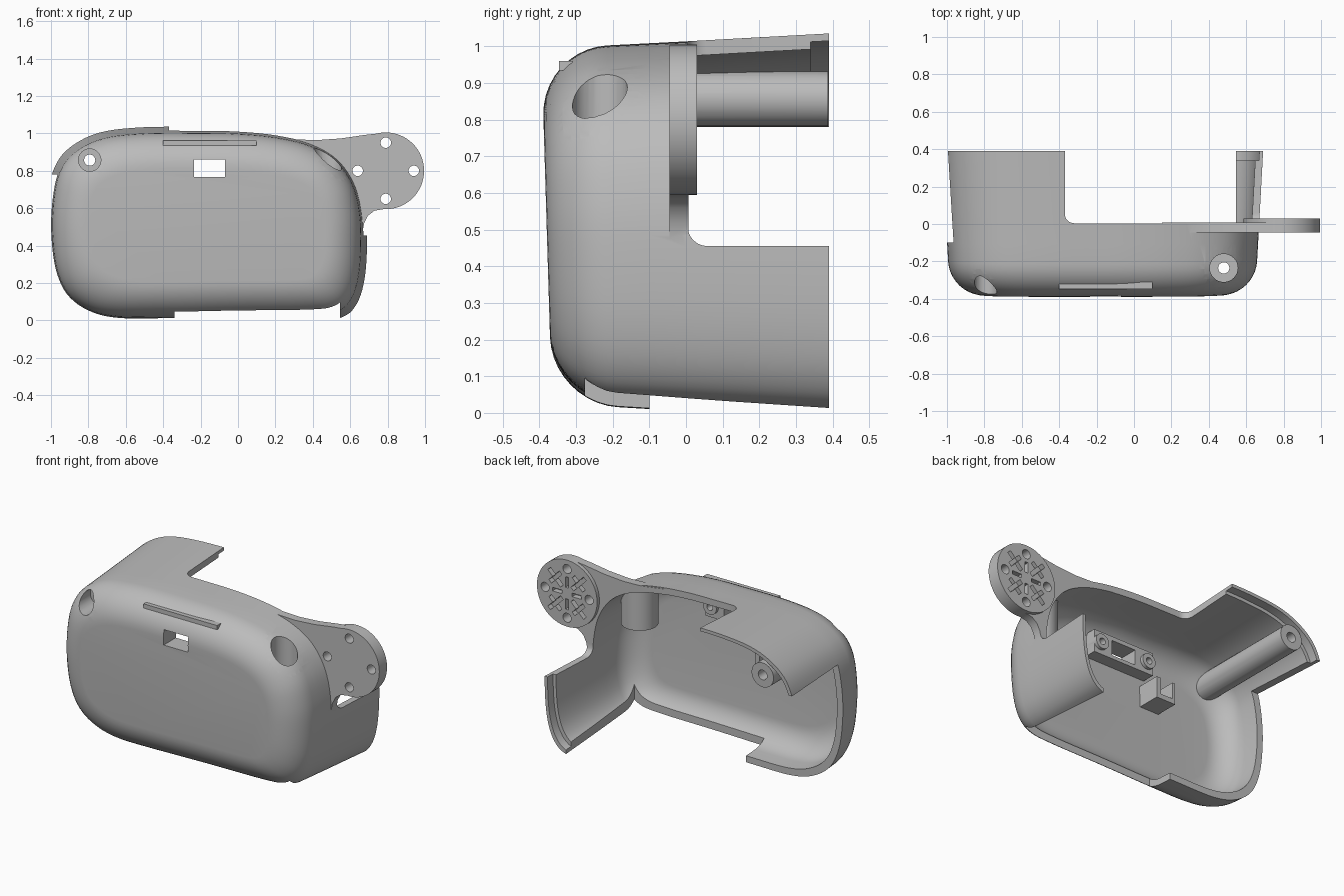
import bpy, bmesh
from math import sin, cos, pi, radians
from mathutils import Vector

if "Cube" in bpy.data.objects:
    bpy.data.objects.remove(bpy.data.objects["Cube"])

grey = bpy.data.materials.new("plain_grey")
grey.use_nodes = True
grey.diffuse_color = (0.5, 0.5, 0.5, 1)
grey.node_tree.nodes["Principled BSDF"].inputs["Base Color"].default_value = (0.5, 0.5, 0.5, 1)


def make(name, rings):
    """Loft equal rings of points into a closed solid."""
    bm = bmesh.new()
    loops = [[bm.verts.new(p) for p in ring] for ring in rings]
    n = len(loops[0])
    for a, b in zip(loops, loops[1:]):
        for i in range(n):
            j = (i + 1) % n
            bm.faces.new((a[i], a[j], b[j], b[i]))
    bm.faces.new(loops[0])
    bm.faces.new(loops[-1])
    bmesh.ops.recalc_face_normals(bm, faces=bm.faces)
    mesh = bpy.data.meshes.new(name)
    bm.to_mesh(mesh)
    bm.free()
    mesh.materials.append(grey)
    obj = bpy.data.objects.new(name, mesh)
    bpy.context.collection.objects.link(obj)
    return obj


def prism(name, axis, pts, lo, hi):
    """Extrude a 2D polygon along an axis."""
    place = {"x": lambda a, b, t: (t, a, b),
             "y": lambda a, b, t: (a, t, b),
             "z": lambda a, b, t: (a, b, t)}[axis]
    return make(name, [[place(a, b, t) for a, b in pts] for t in (lo, hi)])


def box(name, x, y, z):
    return prism(name, "z", [(x[0], y[0]), (x[1], y[0]), (x[1], y[1]), (x[0], y[1])], *z)


def rod(name, axis, a, b, r, lo, hi, n=32):
    return prism(name, axis, [(a + r * cos(2 * pi * i / n), b + r * sin(2 * pi * i / n))
                              for i in range(n)], lo, hi)


def combine(target, tool, mode="DIFFERENCE", keep=False):
    mod = target.modifiers.new("combine", "BOOLEAN")
    mod.operation, mod.solver, mod.object = mode, "EXACT", tool
    bpy.context.view_layer.objects.active = target
    bpy.ops.object.modifier_apply(modifier=mod.name)
    if not keep:
        bpy.data.objects.remove(tool)


def spline(pts, steps=5):
    """Closed smooth curve through the points."""
    out, n = [], len(pts)
    for i in range(n):
        p, q, r, s = [Vector(pts[(i + k) % n]) for k in (-1, 0, 1, 2)]
        for k in range(steps):
            t = k / steps
            out.append(0.5 * (2 * q + (r - p) * t + (2 * p - 5 * q + 4 * r - s) * t * t
                              + (3 * q - p - 3 * r + s) * t ** 3))
    return out


outline = spline([(-.5, 1), (-.2, 1.002), (0, .998), (.2, .978), (.38, .935), (.52, .855), (.61, .73),
                  (.65, .58), (.658, .42), (.645, .24), (.605, .115), (.53, .048), (.38, .03),
                  (0, .025), (-.4, .017), (-.65, .02), (-.8, .06), (-.91, .145), (-.97, .28),
                  (-.993, .47), (-.985, .65), (-.95, .8), (-.87, .9), (-.72, .973)])
FRONT, ROUND = -.38, .18


def ring(y, inset):
    inset -= .055 * (y + .2)                       # slight draft towards the back
    pts = []
    for p in outline:
        x = -.165 + (p.x + .165) * (1 - inset / .83)
        z = .51 + (p.y - .51) * (1 - inset / .49)
        pts.append((x, y - .03 * (z - .5) * max(0, min(1, -y / .2)), z))
    return pts


def bowl(name, wall, back):
    r = ROUND - wall
    rings = [ring(FRONT + wall + r * (1 - cos(a)), wall + r * (1 - sin(a)))
             for a in [radians(9 * k) for k in range(11)]]
    return make(name, rings + [ring(-.1, wall), ring(0, wall), ring(back, wall)])


def notch(a, b, r, far_a, far_b):
    """Cutter corner at (a, b) with a rounded inside edge."""
    arc = [(a + r * (1 - cos(t)), b + r * (1 - sin(t))) for t in [radians(15 * k) for k in range(7)]]
    return [(a, far_b)] + arc + [(far_a, b), (far_a, far_b)]


# Housing body, trimmed back to its rim and two rear tabs
body = bowl("housing_shell", 0, .39)
envelope = bowl("envelope", 0, .39)
combine(body, prism("cut", "z", notch(-.37, .004, .05, 1.3, .7), .7, 1.3))
combine(body, prism("cut", "x", notch(.004, .455, .055, .7, .8), .3, 1.3))
combine(body, box("cut", (-1.3, -.33), (-.1, .7), (-.3, .78)))
combine(body, box("cut", (-.34, .545), (-.275, .7), (-.3, .3)))

# Side ear: neck plate and round mount
ear_x, ear_z = .79, .8
neck = [(.15, .99), (.3, .968), (.42, .964), (.55, .973), (.68, .992), (ear_x, 1.004),
        (ear_x, .597), (.73, .587), (.695, .56), (.675, .52), (.665, .47), (.55, .47), (.15, .8)]
combine(body, prism("neck", "y", neck, -.045, .007), "UNION")
combine(body, rod("mount", "y", ear_x, ear_z, .205, -.0455, .03, 64), "UNION")

# Hollow interior and thin lip at the tab ends
combine(body, bowl("cavity", .04, .6))
combine(body, make("lip_cut", [ring(.34, .02), ring(.6, .02)]))

# Interior posts, window frame and side bracket
post_x, post_z, side_x, side_y = -.793, .857, .48, -.235
for part in (rod("long_post", "y", post_x, post_z, .075, -.5, .387),
             rod("side_post", "z", side_x, side_y, .105, .6, 1.2)):
    combine(part, envelope, "INTERSECT", keep=True)
    combine(body, part, "UNION")
bpy.data.objects.remove(envelope)
combine(body, box("frame", (-.36, .055), (-.37, -.27), (.745, .885)), "UNION")
combine(body, box("bracket", (-.46, -.33), (-.37, -.2), (.57, .7)), "UNION")
combine(body, box("cut", (-.44, -.36), (-.32, -.1), (.6, .72)))
for x in (-.318, .013):
    combine(body, rod("boss", "y", x, .815, .045, -.36, -.25), "UNION")
    combine(body, rod("cut", "y", x, .815, .02, -.34, -.1, 16))

# Window and screw holes
combine(body, box("cut", (-.235, -.07), (-.6, -.1), (.767, .86)))
combine(body, rod("cut", "y", post_x, post_z, .06, -.6, -.22))
combine(body, rod("cut", "y", post_x, post_z, .03, -.6, .6, 20))
combine(body, rod("cut", "z", side_x, side_y, .075, .72, 1.3))
combine(body, rod("cut", "z", side_x, side_y, .03, .5, 1.3, 20))


# Mount holes and the pocket pattern on its rear face
def pocket(angle, r0, r1, half):
    c, s = cos(angle), sin(angle)
    pts = [(ear_x + r * c - w * s, ear_z + r * s + w * c)
           for r, w in ((r0, -half), (r1, -half), (r1, half), (r0, half))]
    combine(body, prism("cut", "y", pts, -.005, .1))


for k in range(4):
    a = k * pi / 2
    combine(body, rod("cut", "y", ear_x + .15 * cos(a), ear_z + .15 * sin(a), .028, -.2, .2, 20))
    pocket(a + pi / 4, .05, .172, .013)
    pocket(a + pi / 4, .1, .125, .05)
    pocket(a, .035, .1, .011)

# Thin ledge across the upper front edge
ledge = box("front_ledge", (-.4, .1), (-.347, -.31), (.935, .961))

bpy.ops.object.select_all(action="DESELECT")
body.select_set(True)
bpy.context.view_layer.objects.active = body
bpy.ops.object.shade_smooth_by_angle(angle=radians(30))
